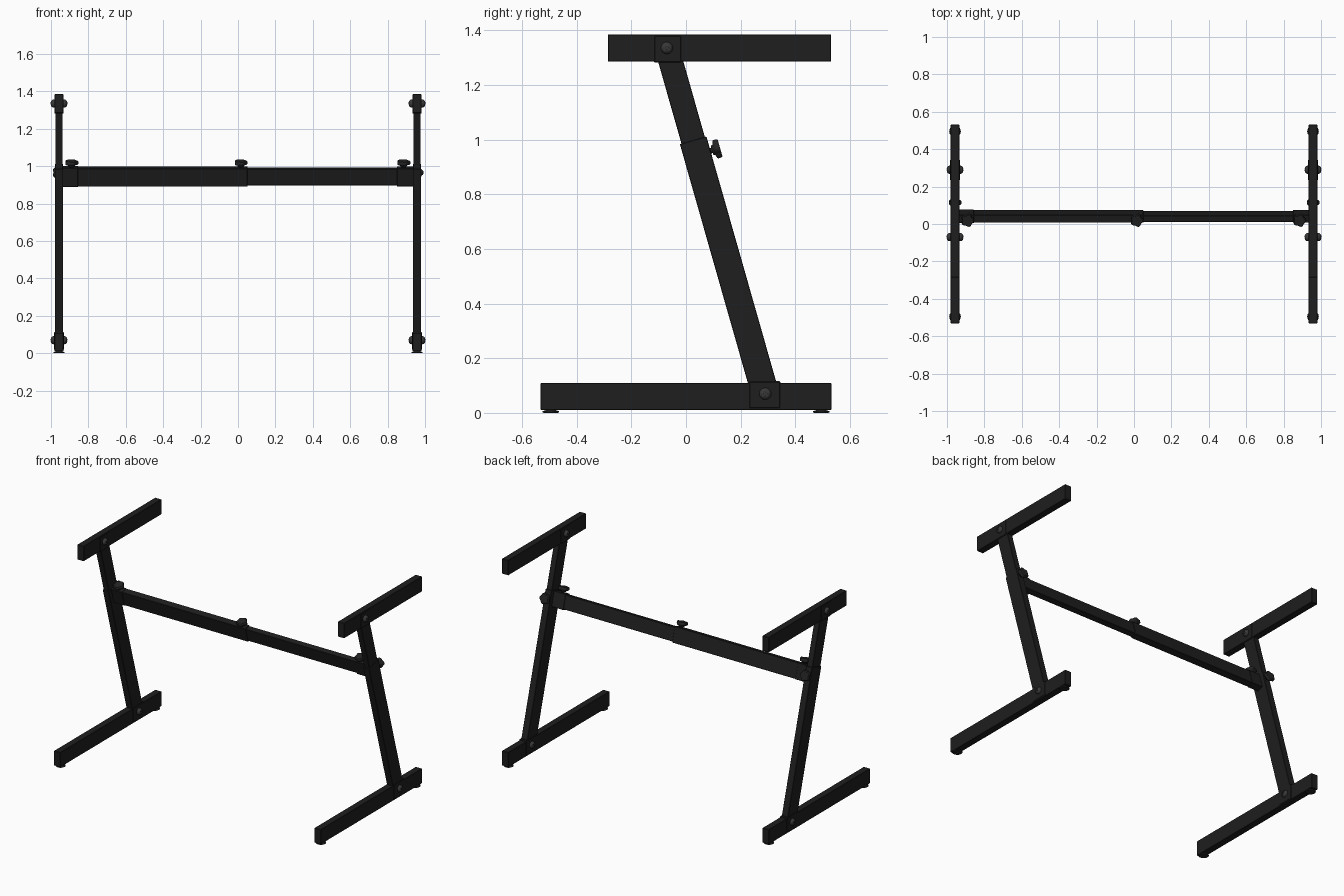
import bpy, bmesh, math
from mathutils import Matrix, Vector

if "Cube" in bpy.data.objects:
    bpy.data.objects.remove(bpy.data.objects["Cube"])

def material(name, v):
    m = bpy.data.materials.new(name)
    m.diffuse_color = (v, v, v, 1)
    m.use_nodes = True
    m.node_tree.nodes["Principled BSDF"].inputs["Base Color"].default_value = m.diffuse_color
    return m

BLACK = material("black_paint", 0.013)
PLASTIC = material("black_plastic", 0.017)
STEEL = material("dark_steel", 0.04)

def add(name, mesh, mat=None, matrix=Matrix()):
    ob = bpy.data.objects.new(name, mesh)
    bpy.context.collection.objects.link(ob)
    ob.matrix_world = matrix
    if mat and not mesh.materials:
        mesh.materials.append(mat)
    return ob

def box(name, centre, size, tilt=0.0, mat=BLACK, bevel=0.002):
    bm = bmesh.new()
    bmesh.ops.create_cube(bm, size=1)
    bmesh.ops.scale(bm, vec=size, verts=bm.verts)
    if bevel:
        bmesh.ops.bevel(bm, geom=bm.edges[:], offset=bevel, segments=1, affect='EDGES')
    me = bpy.data.meshes.new(name)
    bm.to_mesh(me)
    bm.free()
    return add(name, me, mat, Matrix.Translation(centre) @ Matrix.Rotation(tilt, 4, 'X'))

def loft(name, rings, n=24, lobes=0, smooth=True):
    """Stack of (radius, height, lobe depth) rings around z, capped at both ends."""
    bm = bmesh.new()
    loops = []
    for r, z, d in rings:
        loop = []
        for i in range(n):
            a = math.tau * i / n
            q = r * (1 - d + d * math.cos(lobes * a))
            loop.append(bm.verts.new((q * math.cos(a), q * math.sin(a), z)))
        loops.append(loop)
    for lo, hi in zip(loops, loops[1:]):
        for i in range(n):
            j = (i + 1) % n
            bm.faces.new((lo[i], lo[j], hi[j], hi[i])).smooth = smooth
    bm.faces.new(loops[0][::-1])
    bm.faces.new(loops[-1])
    for e in bm.edges:
        if len(e.link_faces) == 2 and e.calc_face_angle(0) > 0.6:
            e.smooth = False
    me = bpy.data.meshes.new(name)
    bm.to_mesh(me)
    bm.free()
    return me

# Lobed clamp knob with a threaded stem, and a levelling foot
knob_mesh = loft("knob", [(0.010, 0.0, 0), (0.010, 0.056, 0), (0.017, 0.057, 0),
                          (0.020, 0.064, 0), (0.033, 0.067, 0.09), (0.036, 0.070, 0.09),
                          (0.036, 0.083, 0.09), (0.032, 0.087, 0.09)], 40, 5)
knob_mesh.materials.append(PLASTIC)
pad_mesh = loft("foot_pad", [(0.026, 0, 0), (0.031, 0.003, 0), (0.030, 0.006, 0),
                             (0.018, 0.010, 0), (0.018, 0.02, 0)])
pad_mesh.materials.append(PLASTIC)

# Domed bolt head with a cross recess
blank = add("bolt_blank", loft("bolt", [(0.022, -0.004, 0), (0.022, 0.005, 0), (0.019, 0.012, 0),
                                        (0.013, 0.017, 0), (0.006, 0.019, 0)]), STEEL)
cutters = [box("recess_cutter", (0, 0, 0.02), s, mat=STEEL, bevel=0)
           for s in ((0.024, 0.006, 0.014), (0.006, 0.024, 0.014))]
for c in cutters:
    c.hide_render = True
    m = blank.modifiers.new("recess", 'BOOLEAN')
    m.operation, m.object, m.solver = 'DIFFERENCE', c, 'EXACT'
bpy.context.view_layer.update()
bolt_mesh = bpy.data.meshes.new_from_object(blank.evaluated_get(bpy.context.evaluated_depsgraph_get()))
for ob in [blank] + cutters:
    bpy.data.objects.remove(ob)

# Layout of the slanted leg (y, z)
X = 0.957
LOW, HIGH = Vector((0, 0.29, 0.07)), Vector((0, -0.07, 1.335))
AXIS = (HIGH - LOW).normalized()
TILT = math.atan2(-AXIS.y, AXIS.z)
JOINT = LOW + AXIS * ((0.945 - LOW.z) / AXIS.z)

def tube(name, start, end, x, sx, sy):
    p, q = LOW + AXIS * start, LOW + AXIS * end
    return box(name, (p + q) / 2 + Vector((x, 0, 0)), (sx, sy, end - start), TILT)

for s, side in ((-1, "left"), (1, "right")):
    x = s * X
    # Base rail, support arm and telescoping leg
    box(side + "_base_rail", (x, 0, 0.06), (0.046, 1.064, 0.098))
    box(side + "_support_arm", (x, 0.1225, 1.335), (0.046, 0.817, 0.10))
    tube(side + "_lower_leg", 0.0, 0.964, x, 0.045, 0.101)
    tube(side + "_upper_leg", 0.85, 1.30, x, 0.039, 0.089)
    # Pivot collars
    box(side + "_base_collar", (x, 0.288, 0.066), (0.051, 0.115, 0.100), bevel=0.004)
    box(side + "_arm_collar", (x, -0.067, 1.331), (0.050, 0.100, 0.100), bevel=0.004)
    # Bolts on both faces of each pivot
    for pivot in (LOW, HIGH):
        for face in (-1, 1):
            add(side + "_pivot_bolt", bolt_mesh, None,
                Matrix.Translation((x + face * 0.0255, pivot.y, pivot.z)) @
                Matrix.Rotation(face * math.pi / 2, 4, 'Y') @ Matrix.Rotation(math.pi / 4, 4, 'Z'))
    # Levelling pads
    for y in (-0.495, 0.495):
        add(side + "_foot_pad", pad_mesh, None, Matrix.Translation((x, y, 0)))
    # Height clamp knob at the back of the leg
    add(side + "_leg_knob", knob_mesh, None, Matrix.Translation((x, JOINT.y, JOINT.z)) @
        Matrix.Rotation(TILT - math.pi / 2, 4, 'X'))

# Telescoping crossbar, tilted with the legs
def bar(name, x0, x1, sy, sz):
    box(name, JOINT + Vector(((x0 + x1) / 2, 0, 0)), (x1 - x0, sy, sz), TILT)

bar("crossbar_outer", -0.94, 0.05, 0.042, 0.101)
bar("crossbar_inner", 0.0, 0.94, 0.036, 0.090)
bar("left_bar_socket", -0.94, -0.855, 0.045, 0.104)
bar("right_bar_socket", 0.85, 0.94, 0.042, 0.099)
for x in (-0.89, 0.015, 0.885):
    add("crossbar_knob", knob_mesh, None,
        Matrix.Translation(JOINT + Vector((x, 0, 0))) @ Matrix.Rotation(TILT, 4, 'X'))
